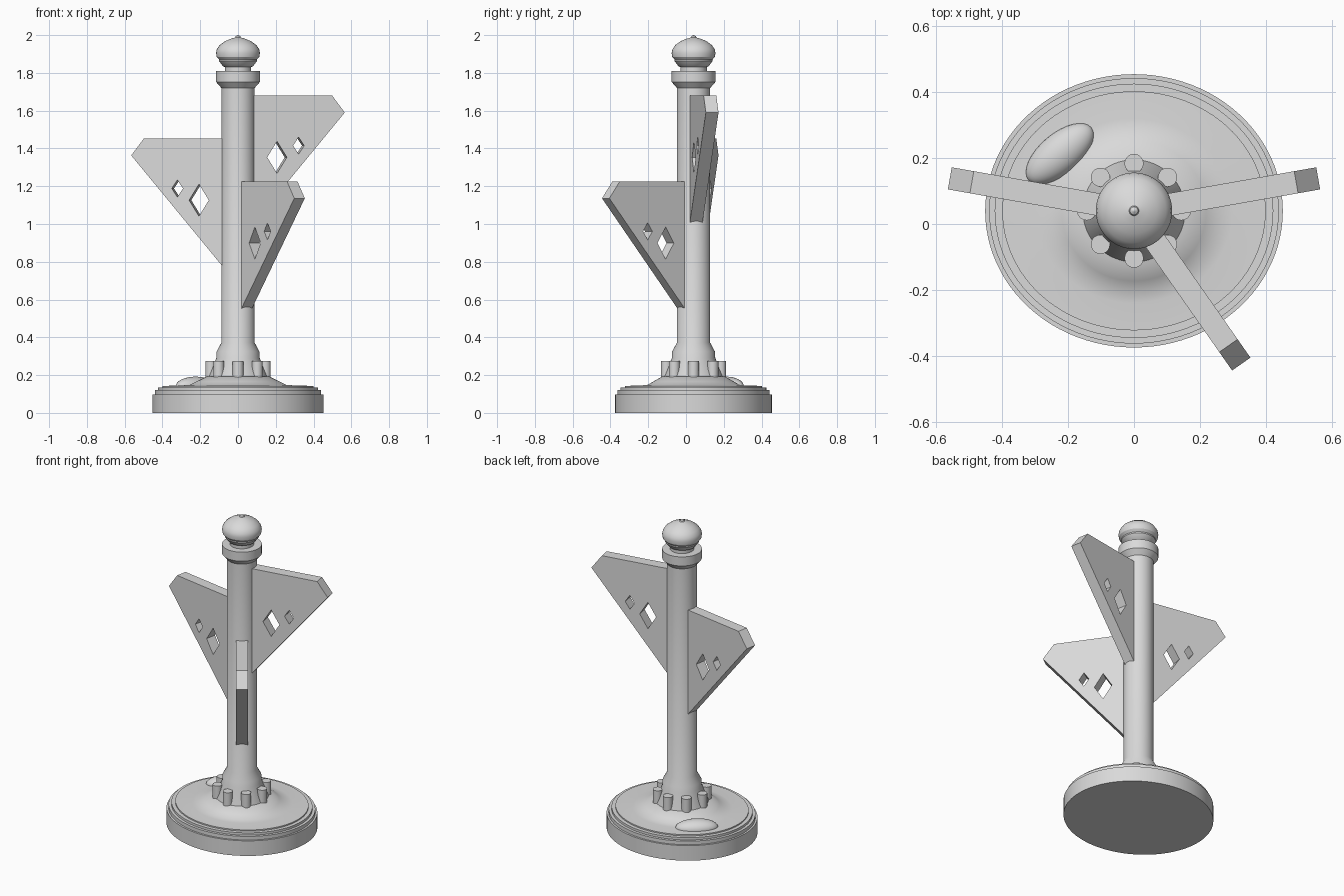
import bpy, bmesh, math

if "Cube" in bpy.data.objects:
    bpy.data.objects.remove(bpy.data.objects["Cube"])

CY = 0.04          # pole axis sits slightly behind centre

grey = bpy.data.materials.new("plain grey")
grey.diffuse_color = (0.7, 0.7, 0.7, 1)
grey.use_nodes = True
grey.node_tree.nodes["Principled BSDF"].inputs["Base Color"].default_value = grey.diffuse_color


def finish(obj, angle=30):
    obj.data.materials.clear()
    obj.data.materials.append(grey)
    bpy.ops.object.select_all(action='DESELECT')
    obj.select_set(True)
    bpy.context.view_layer.objects.active = obj
    bpy.ops.object.shade_smooth_by_angle(angle=math.radians(angle))


def lathe(name, profile, segments=64, squash=0.0):
    """Revolve (radius, z) points; squash shortens the outer rings in y."""
    bm = bmesh.new()
    rings = []
    for r, z in profile:
        ry = r - squash * min(max((r - 0.18) / 0.22, 0), 1)
        ring = []
        for i in range(segments):
            a = 2 * math.pi * i / segments
            ring.append(bm.verts.new((r * math.cos(a), CY + ry * math.sin(a), z)))
        rings.append(ring)
    for low, high in zip(rings, rings[1:]):
        for i in range(segments):
            j = (i + 1) % segments
            bm.faces.new((low[i], low[j], high[j], high[i]))
    bm.faces.new(rings[0][::-1])
    bm.faces.new(rings[-1])
    mesh = bpy.data.meshes.new(name)
    bm.to_mesh(mesh)
    bm.free()
    obj = bpy.data.objects.new(name, mesh)
    bpy.context.collection.objects.link(obj)
    finish(obj)


def diamond(r, z, w, h):
    return [(r - w, z), (r, z - h), (r + w, z), (r, z + h)]


def fin(name, angle, top):
    """Pierced plate pointing away from the pole, top edge at the given height."""
    curve = bpy.data.curves.new(name, 'CURVE')
    curve.dimensions = '2D'
    curve.fill_mode = 'BOTH'
    curve.extrude = 0.034
    outline = [(0.075, 0), (0.50, 0), (0.568, -0.09), (0.075, -0.68)]
    for pts in (outline, diamond(0.204, -0.327, 0.053, 0.085),
                diamond(0.32, -0.265, 0.03, 0.045)):
        spline = curve.splines.new('POLY')
        spline.points.add(len(pts) - 1)
        for p, (x, y) in zip(spline.points, pts):
            p.co = (x, y, 0, 1)
        spline.use_cyclic_u = True
    obj = bpy.data.objects.new(name, curve)
    bpy.context.collection.objects.link(obj)
    obj.location = (0, CY, top)
    obj.rotation_euler = (math.pi / 2, 0, math.radians(angle))
    bpy.ops.object.select_all(action='DESELECT')
    obj.select_set(True)
    bpy.context.view_layer.objects.active = obj
    bpy.ops.object.convert(target='MESH')
    finish(bpy.context.view_layer.objects.active, 20)


# stepped oval base with a low mound
lathe("base", [(0.452, 0), (0.452, 0.097), (0.44, 0.097), (0.44, 0.12),
               (0.423, 0.12), (0.423, 0.135), (0.40, 0.135), (0.40, 0.143),
               (0.30, 0.145), (0.255, 0.149), (0.22, 0.166), (0.165, 0.193)],
      96, 0.037)

# flared foot, pole and collar
lathe("pole", [(0.16, 0.15), (0.155, 0.195), (0.115, 0.29), (0.113, 0.325),
               (0.088, 0.372), (0.088, 1.725)])
lathe("collar", [(0.088, 1.72), (0.116, 1.752), (0.116, 1.81), (0.07, 1.81)])

# grooved knob with a small point
lathe("knob", [(0.07, 1.80), (0.07, 1.83), (0.08, 1.835), (0.10, 1.862),
               (0.10, 1.87), (0.113, 1.885), (0.116, 1.905), (0.112, 1.925),
               (0.097, 1.947), (0.07, 1.967), (0.04, 1.98), (0.015, 1.987),
               (0.012, 1.994), (0.002, 2.0)])

# ring of pegs around the foot
for i in range(8):
    a = i * math.pi / 4
    bpy.ops.mesh.primitive_cylinder_add(
        vertices=20, radius=0.029, depth=0.11,
        location=(0.144 * math.cos(a), CY + 0.144 * math.sin(a), 0.22))
    peg = bpy.context.object
    peg.name = f"foot_peg_{i + 1}"
    finish(peg)

# half-buried rounded lump on the base
bpy.ops.mesh.primitive_uv_sphere_add(segments=32, ring_count=16, radius=1,
                                     location=(-0.225, 0.213, 0.142))
lump = bpy.context.object
lump.name = "base_lump"
lump.scale = (0.125, 0.062, 0.05)
lump.rotation_euler = (0, 0, math.radians(40))
finish(lump, 60)

# three fins stepping down around the pole
fin("upper_fin", 10, 1.68)
fin("middle_fin", 170, 1.453)
fin("lower_fin", -55, 1.226)
